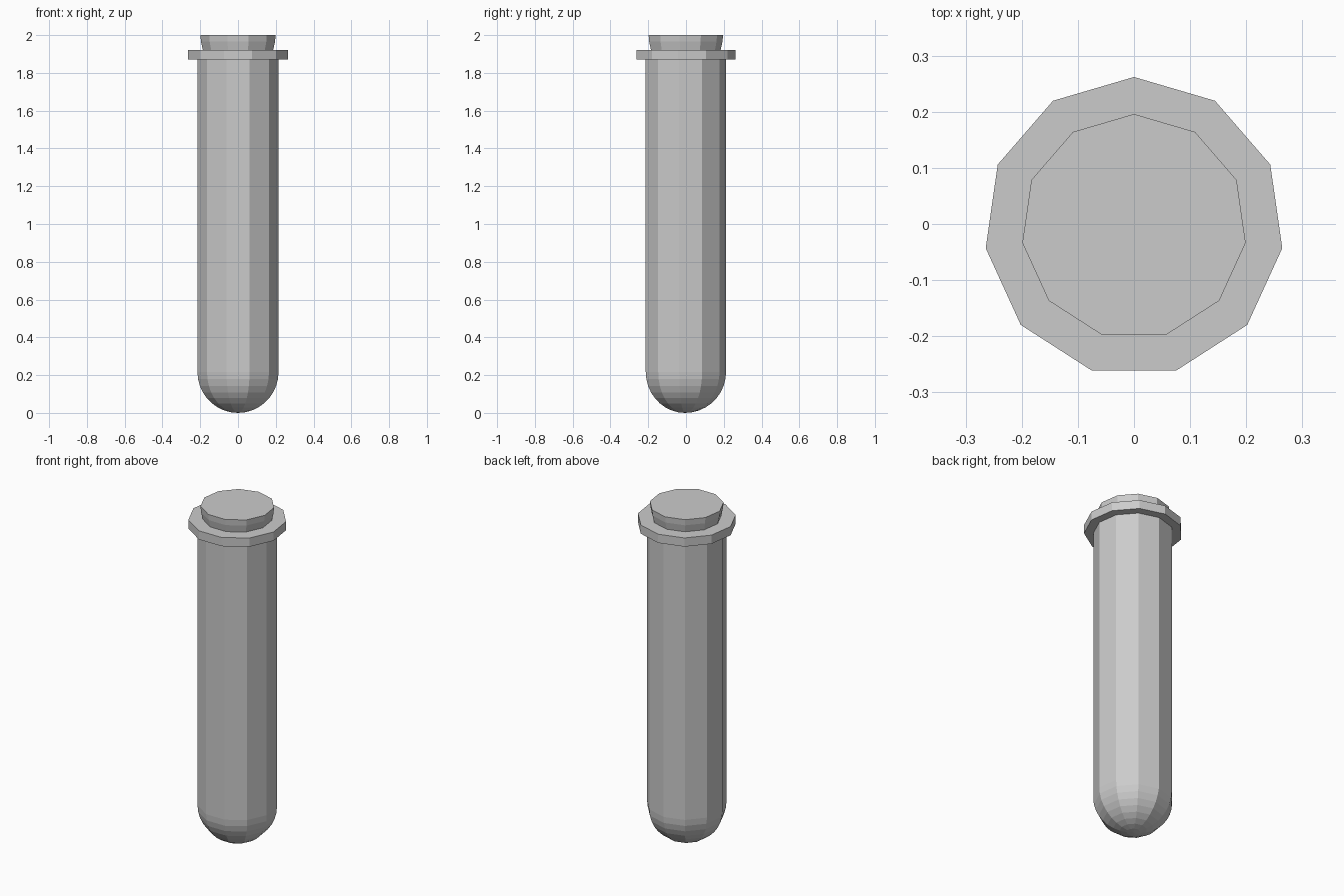
import bpy
import bmesh
from math import sin, cos, pi

SIDES = 11
CENTRE_Y = -0.005

cube = bpy.data.objects.get("Cube")
if cube:
    bpy.data.objects.remove(cube, do_unlink=True)

grey = bpy.data.materials.new("light grey")
grey.use_nodes = True
colour = (0.6, 0.6, 0.6, 1)
grey.diffuse_color = colour
grey.node_tree.nodes["Principled BSDF"].inputs["Base Color"].default_value = colour


def lathe(name, profile):
    """Revolve (radius, z) pairs, bottom to top, into a closed faceted solid."""
    bm = bmesh.new()
    rings = []
    for radius, z in profile:
        if radius == 0:
            rings.append([bm.verts.new((0, CENTRE_Y, z))] * SIDES)
            continue
        angles = [pi / 2 + 2 * pi * i / SIDES for i in range(SIDES)]
        rings.append([bm.verts.new((radius * cos(a), CENTRE_Y + radius * sin(a), z))
                      for a in angles])
    for low, high in zip(rings, rings[1:]):
        for i in range(SIDES):
            j = (i + 1) % SIDES
            corners = [low[i], low[j], high[j], high[i]]
            bm.faces.new(list(dict.fromkeys(corners)))
    # Flat caps wherever the profile ends away from the axis
    if profile[0][0] > 0:
        bm.faces.new(rings[0][::-1])
    if profile[-1][0] > 0:
        bm.faces.new(rings[-1])
    bmesh.ops.recalc_face_normals(bm, faces=bm.faces)
    mesh = bpy.data.meshes.new(name)
    bm.to_mesh(mesh)
    bm.free()
    mesh.materials.append(grey)
    obj = bpy.data.objects.new(name, mesh)
    bpy.context.collection.objects.link(obj)
    return obj


# Round-bottomed tube
R = 0.217
STEPS = 9
bowl = [(0, 0)]
for k in range(1, STEPS + 1):
    t = pi / 2 * k / STEPS
    bowl.append((R * sin(t), R * (1 - cos(t))))
lathe("tube", bowl + [(R, 1.88)])

# Flat collar around the mouth
lathe("rim", [(0.267, 1.87), (0.267, 1.922)])

# Tapered plug in the mouth
lathe("stopper", [(0.184, 1.9), (0.189, 1.925), (0.198, 1.965), (0.201, 2.0)])
